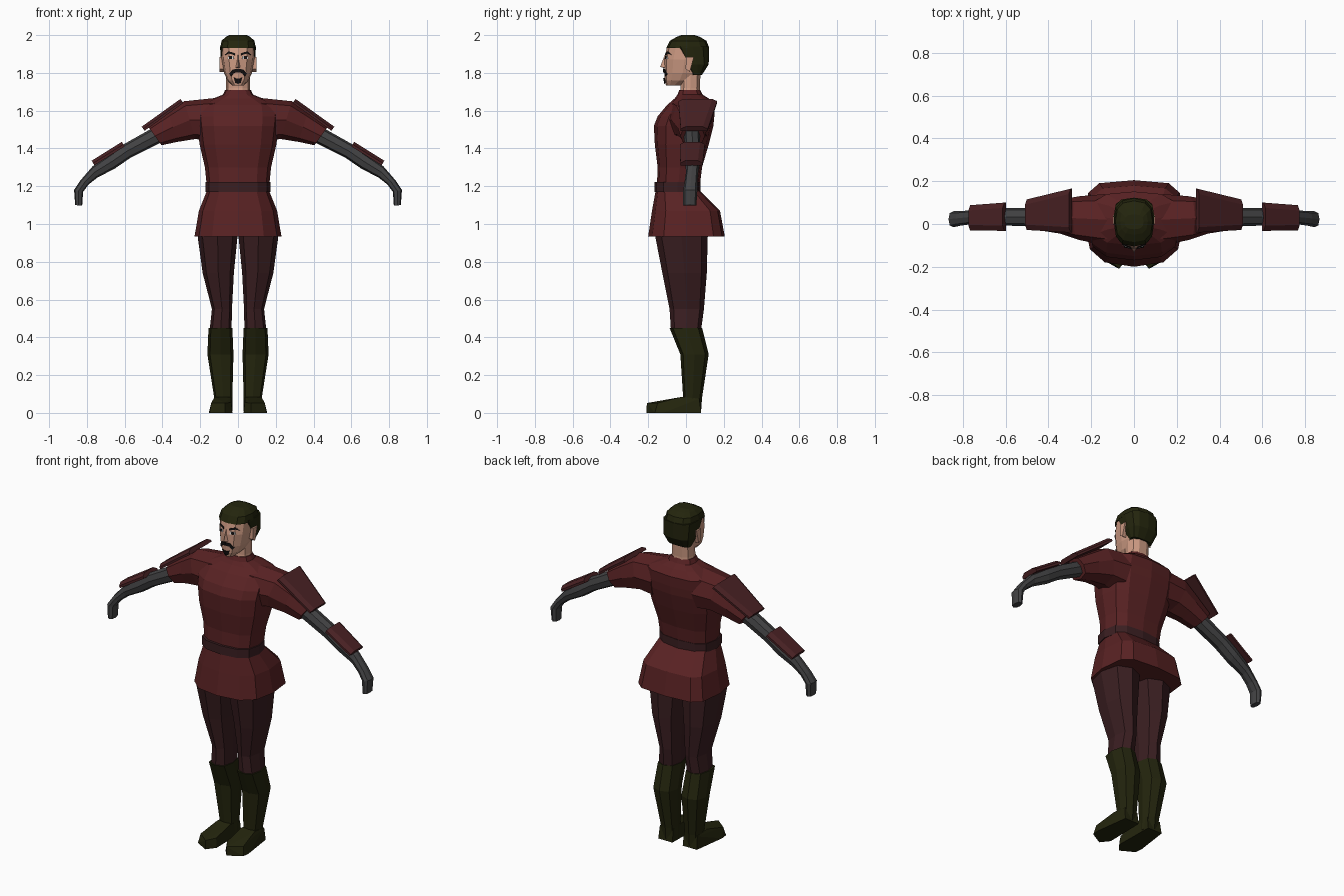
import bpy, bmesh, math
from mathutils import Vector
from mathutils.bvhtree import BVHTree


def material(name, r, g, b):
    m = bpy.data.materials.new(name)
    m.diffuse_color = (r, g, b, 1)
    return m


RED = material("tunic red", 0.10, 0.016, 0.017)
PLUM = material("dark plum", 0.042, 0.013, 0.015)
PAD = material("pad maroon", 0.066, 0.015, 0.017)
OLIVE = material("dark olive", 0.017, 0.018, 0.004)
GREY = material("sleeve grey", 0.055, 0.055, 0.057)
SKIN = material("skin", 0.62, 0.33, 0.23)
BLACK = material("black", 0.006, 0.005, 0.005)
WHITE = material("eye white", 0.7, 0.7, 0.7)


def finish(name, bm, mat, mirror=False):
    bmesh.ops.recalc_face_normals(bm, faces=bm.faces)
    me = bpy.data.meshes.new(name)
    bm.to_mesh(me)
    me.materials.append(mat)
    ob = bpy.data.objects.new(name, me)
    bpy.context.collection.objects.link(ob)
    if mirror:
        ob.modifiers.new("mirror", "MIRROR").use_mirror_merge = False
    return ob


def ring(a, b, y0, y1, n, pf, pb):
    """Rounded section spanning a to b in the xz plane and y0 to y1 in depth."""
    a, b = Vector((a[0], 0, a[1])), Vector((b[0], 0, b[1]))
    c, h, pts = (a + b) / 2, (a - b) / 2, []
    for i in range(n):
        t = 2 * math.pi * i / n
        co, si = math.cos(t), math.sin(t)
        p = pf if si < 0 else pb
        u = math.copysign(abs(co) ** p, co) if abs(co) > 1e-6 else 0
        v = math.copysign(abs(si) ** p, si) if abs(si) > 1e-6 else 0
        pts.append(c + h * u + Vector((0, (y0 + y1) / 2 + (y1 - y0) / 2 * v, 0)))
    return pts


def loft(name, sections, mat, n=8, pf=0.8, pb=0.8, mirror=False):
    bm = bmesh.new()
    rows = [[bm.verts.new(p) for p in ring(*s, n, pf, pb)] for s in sections]
    for r, s in zip(rows, rows[1:]):
        for i in range(n):
            j = (i + 1) % n
            bm.faces.new((r[i], r[j], s[j], s[i]))
    bm.faces.new(rows[0])
    bm.faces.new(rows[-1])
    return finish(name, bm, mat, mirror)


def stack(rows):
    """Sections centred on x = 0 from (z, half width, front, back)."""
    return [((w, z), (-w, z), f, b) for z, w, f, b in rows]


def hull(name, pts, mat, mirror=False):
    bm = bmesh.new()
    for p in pts:
        bm.verts.new(p)
    bmesh.ops.convex_hull(bm, input=bm.verts)
    bmesh.ops.dissolve_limit(bm, angle_limit=0.02, verts=bm.verts, edges=bm.edges)
    return finish(name, bm, mat, mirror)


# Tunic: body, flared skirt and belt
loft("tunic_body", stack([
    (1.18, .163, -.155, .07), (1.30, .175, -.15, .085), (1.42, .203, -.165, .12),
    (1.52, .215, -.17, .145), (1.57, .22, -.15, .15), (1.63, .21, -.10, .152),
    (1.665, .13, -.06, .12), (1.685, .08, -.045, .088), (1.71, .068, -.035, .075)]),
    RED, 12, .75, .7)
loft("tunic_skirt", stack([
    (.935, .23, -.20, .205), (1.07, .207, -.18, .18), (1.18, .163, -.16, .07)]),
    RED, 12, .75, .5)
loft("belt", stack([(1.17, .172, -.168, .078), (1.222, .172, -.168, .078)]),
     PLUM, 12, .75, .7)

# Arms: short sleeve, then forearm ending in a downturned hand
loft("sleeve", [
    ((.12, 1.667), (.15, 1.44), -.10, .14), ((.285, 1.65), (.225, 1.45), -.075, .13),
    ((.37, 1.59), (.32, 1.435), -.045, .115), ((.475, 1.515), (.405, 1.417), -.03, .10)],
    RED, mirror=True)
loft("forearm", [
    ((.44, 1.515), (.40, 1.435), -.01, .075), ((.60, 1.425), (.57, 1.35), -.008, .075),
    ((.68, 1.37), (.65, 1.295), -.005, .075), ((.77, 1.305), (.745, 1.245), 0, .065),
    ((.835, 1.23), (.79, 1.21), -.008, .06), ((.868, 1.18), (.82, 1.17), -.015, .06),
    ((.862, 1.10), (.825, 1.097), -.015, .055)], GREY, mirror=True)


def pad(name, inner, outer, yi, yo, thick):
    d = Vector((outer[0] - inner[0], 0, outer[1] - inner[1])).normalized()
    down = Vector((d.z, 0, -d.x)) * thick
    pts = []
    for (x, z), (f, b) in ((inner, yi), (outer, yo)):
        m = .025
        for y, k in ((f, .6), (f + m, 0), (b - m, 0), (b, .6)):
            pts += [Vector((x, y, z)) + down * k, Vector((x, y, z)) + down * 1.1]
    hull(name, pts, PAD, True)


pad("shoulder_pad", (.305, 1.662), (.51, 1.515), (-.04, .165), (-.028, .115), .024)
pad("forearm_pad", (.615, 1.435), (.775, 1.335), (-.032, .10), (-.03, .088), .026)

# Legs: trousers, boot shafts and feet
loft("trouser_leg", [
    ((.205, 1.0), (0, 1.0), -.16, .12), ((.213, .93), (.003, .93), -.162, .115),
    ((.187, .74), (.022, .74), -.125, .11), ((.138, .55), (.032, .55), -.087, .095),
    ((.15, .44), (.034, .44), -.08, .08)], PLUM, mirror=True)
loft("boot_shaft", [
    ((.156, .45), (.03, .45), -.087, .085), ((.162, .31), (.024, .31), -.03, .12),
    ((.126, .08), (.03, .08), -.015, .085), ((.126, .01), (.03, .01), -.015, .08)],
    OLIVE, pf=.65, mirror=True)
hull("boot_foot", [
    (.034, .08, 0), (.128, .08, 0), (.155, -.12, 0), (.15, -.165, 0), (.07, -.21, 0),
    (.03, -.16, 0), (.036, .07, .075), (.124, .07, .075), (.036, -.02, .085),
    (.124, -.02, .085), (.142, -.15, .052), (.07, -.207, .052), (.036, -.155, .055)],
    OLIVE, True)

# Head: neck, face, nose and ears
loft("neck", stack([(1.66, .07, -.04, .08), (1.72, .063, -.03, .075),
                    (1.82, .062, -.03, .08)]), SKIN, 10)
head = loft("head", stack([
    (1.732, .028, -.105, -.02), (1.76, .056, -.113, .045), (1.80, .073, -.115, .08),
    (1.87, .086, -.115, .10), (1.94, .088, -.10, .11)]), SKIN, 12, .85, .8)
hull("nose", [(0, -.11, 1.90), (0, -.137, 1.832), (.018, -.10, 1.826),
              (-.018, -.10, 1.826), (0, -.105, 1.822)], SKIN)
hull("ear", [(x, y, z) for x in (.075, .099) for y, z in
             ((-.002, 1.82), (.02, 1.805), (.042, 1.885), (.0, 1.885))], SKIN, True)

# Hair: crown and back
loft("hair_crown", stack([
    (1.932, .094, -.105, .123), (1.97, .087, -.085, .108), (1.99, .065, -.05, .075),
    (2.0, .045, -.025, .045)]), OLIVE, 12, .75, .75)
loft("hair_back", stack([
    (1.79, .07, .035, .085), (1.845, .09, 0, .12), (1.94, .095, -.05, .123)]),
    OLIVE, 12, .4, .7)

# Facial features laid on the face surface, one side mirrored to the other
src = bmesh.new()
src.from_mesh(head.data)
face_tree = BVHTree.FromBMesh(src)


def face_plate(name, outline, mat, lift):
    bm = bmesh.new()
    vs = []
    for x, z in outline:
        hit = face_tree.ray_cast(Vector((x, -1, z)), Vector((0, 1, 0)))[0]
        vs.append(bm.verts.new((x, (hit.y if hit else -.09) - lift, z)))
    f = bm.faces.new(vs)
    bmesh.ops.triangulate(bm, faces=[f])
    ob = finish(name, bm, mat, True)
    s = ob.modifiers.new("depth", "SOLIDIFY")
    s.thickness, s.offset = .004, 0


face_plate("eyebrow", [(.016, 1.893), (.05, 1.903), (.068, 1.895), (.05, 1.914),
                       (.018, 1.905)], BLACK, .004)
face_plate("eye", [(.022, 1.874), (.054, 1.874), (.05, 1.888), (.026, 1.888)], WHITE, .003)
face_plate("pupil", [(.032, 1.874), (.046, 1.874), (.046, 1.888), (.032, 1.888)],
           BLACK, .005)
face_plate("moustache", [(0, 1.803), (.022, 1.80), (.036, 1.782), (.046, 1.795),
                         (.028, 1.818), (0, 1.822)], BLACK, .004)
face_plate("goatee", [(0, 1.742), (.014, 1.748), (.022, 1.775), (.008, 1.768),
                      (0, 1.772)], BLACK, .005)
src.free()
